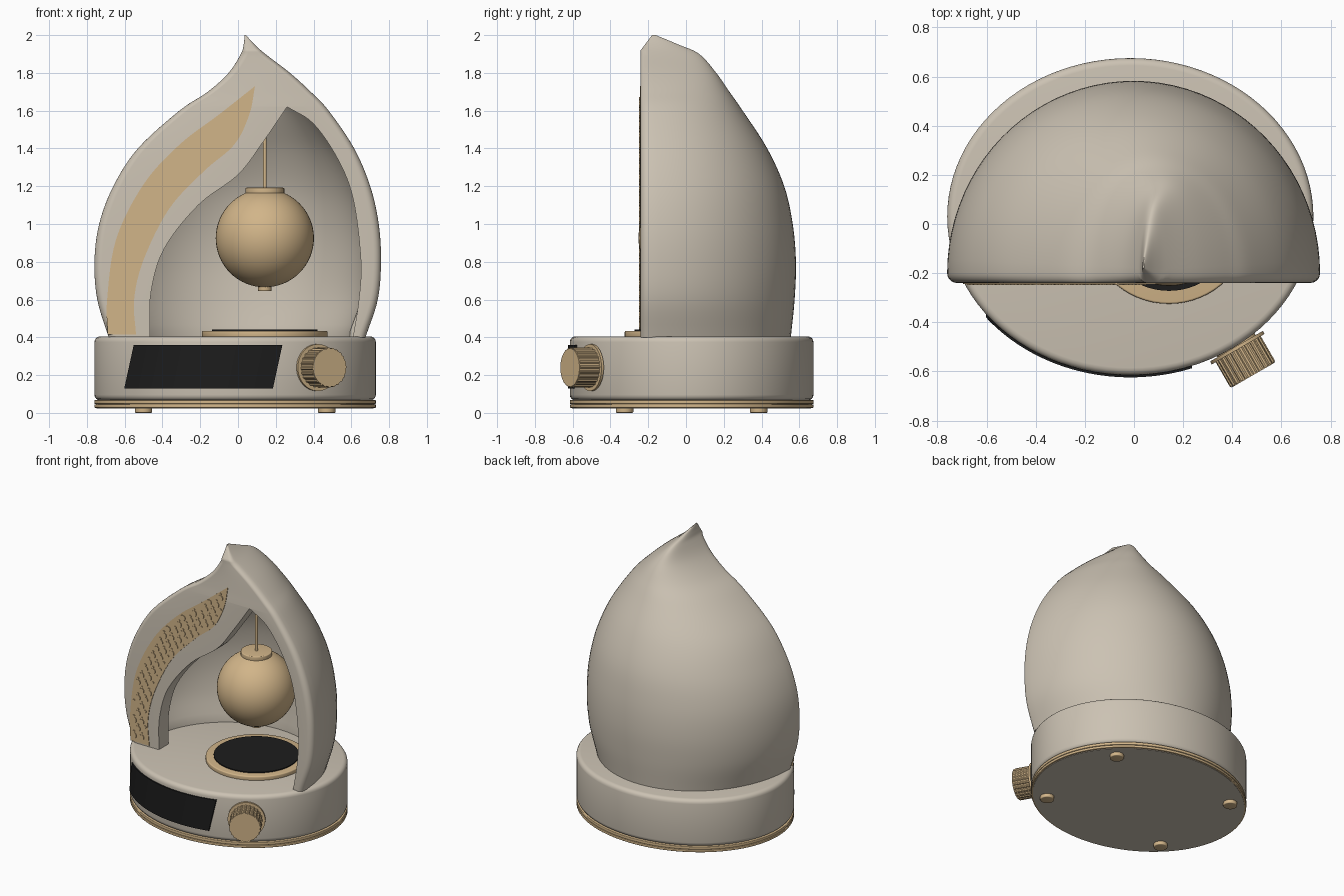
import bpy, bmesh, math
from mathutils import Matrix, Vector

old = bpy.data.objects.get("Cube")
if old:
    bpy.data.objects.remove(old)


def material(name, rgb):
    m = bpy.data.materials.new(name)
    m.use_nodes = True
    m.diffuse_color = (*rgb, 1)
    m.node_tree.nodes["Principled BSDF"].inputs["Base Color"].default_value = (*rgb, 1)
    return m


STONE = material("warm_stone", (0.60, 0.54, 0.45))
GOLD = material("pale_gold", (0.64, 0.46, 0.25))
BLACK = material("black_glass", (0.012, 0.012, 0.012))


def finish(name, bm, mat):
    bmesh.ops.recalc_face_normals(bm, faces=bm.faces)
    mesh = bpy.data.meshes.new(name)
    bm.to_mesh(mesh)
    bm.free()
    obj = bpy.data.objects.new(name, mesh)
    bpy.context.collection.objects.link(obj)
    mesh.materials.append(mat)
    return obj


def smooth(obj, angle=35):
    bpy.ops.object.select_all(action="DESELECT")
    obj.select_set(True)
    bpy.context.view_layer.objects.active = obj
    bpy.ops.object.shade_smooth_by_angle(angle=math.radians(angle))
    return obj


def apply_modifiers(obj):
    bpy.ops.object.select_all(action="DESELECT")
    obj.select_set(True)
    bpy.context.view_layer.objects.active = obj
    for mod in list(obj.modifiers):
        bpy.ops.object.modifier_apply(modifier=mod.name)


def spline(keys, steps):
    """Catmull-Rom curve through tuples of any length."""
    k = [Vector(p) for p in keys]
    k = [k[0] * 2 - k[1]] + k + [k[-1] * 2 - k[-2]]
    out = []
    for a, b, c, d in zip(k, k[1:], k[2:], k[3:]):
        for s in range(steps):
            t = s / steps
            out.append(b + (c - a) * (t / 2) + (a * 2 - b * 5 + c * 4 - d) * (t * t / 2)
                       + (b * 3 - a - c * 3 + d) * (t ** 3 / 2))
    return out + [k[-2]]


def cylinder(name, mat, x, y, z0, z1, rx, ry=None, bevel=0, sides=64):
    bm = bmesh.new()
    bmesh.ops.create_cone(bm, cap_ends=True, segments=sides, radius1=1, radius2=1, depth=1)
    size = Matrix.Diagonal((rx, ry or rx, z1 - z0, 1))
    bm.transform(Matrix.Translation((x, y, (z0 + z1) / 2)) @ size)
    obj = finish(name, bm, mat)
    if bevel:
        mod = obj.modifiers.new("Bevel", "BEVEL")
        mod.width, mod.segments = bevel, 4
        apply_modifiers(obj)
    return smooth(obj)


def prism(name, outline, y0, y1, mat):
    """Extrude an x-z outline along y."""
    bm = bmesh.new()
    face = bm.faces.new([bm.verts.new((p[0], y0, p[1])) for p in outline])
    new = bmesh.ops.extrude_face_region(bm, geom=[face])["geom"]
    bmesh.ops.translate(bm, verts=[v for v in new if isinstance(v, bmesh.types.BMVert)],
                        vec=(0, y1 - y0, 0))
    return finish(name, bm, mat)


# Hood levels: height, left edge, right edge, back depth
LEVELS = spline([(0.40, -0.685, 0.675, 0.555), (0.6, -0.745, 0.74, 0.575),
                 (0.8, -0.76, 0.757, 0.582), (1.0, -0.735, 0.745, 0.565),
                 (1.2, -0.66, 0.70, 0.52), (1.4, -0.53, 0.615, 0.43),
                 (1.6, -0.31, 0.48, 0.30), (1.7, -0.16, 0.385, 0.23),
                 (1.8, -0.05, 0.275, 0.16), (1.9, 0.015, 0.145, 0.07),
                 (1.95, 0.03, 0.088, -0.04), (2.0, 0.035, 0.042, -0.16)], 6)


def hood_volume(name, wall, front, radius):
    """Loft of half-oval sections with rounded front corners."""
    bm = bmesh.new()
    rings = []
    for i, (z, left, right, back) in enumerate(LEVELS):
        if wall and z > 1.74:
            break
        p, q = LEVELS[max(i - 1, 0)], LEVELS[min(i + 1, len(LEVELS) - 1)]
        slope = [math.hypot(1, (q[k] - p[k]) / (q[0] - p[0])) for k in (1, 2, 3)]
        left, right = left + wall * slope[0], right - wall * slope[1]
        back -= wall * slope[2]
        yf = front + max(0, z - 1.92) * 0.75
        c, a = (left + right) / 2, (right - left) / 2
        r = min(radius, a * 0.6, (back - yf) * 0.6)
        half = [(a - r + r * math.sin(u), yf + r - r * math.cos(u))
                for u in (math.pi / 2 * s / 5 for s in range(5))]
        arc = [(a * math.cos(t), yf + r + (back - yf - r) * math.sin(t))
               for t in (math.pi * s / 44 for s in range(45))]
        pts = half + arc + [(-x, y) for x, y in reversed(half)]
        if wall and i == 0:
            z -= 0.1
        rings.append([bm.verts.new((c + x, y, z)) for x, y in pts])
    for lo, hi in zip(rings, rings[1:]):
        for j in range(len(lo)):
            k = (j + 1) % len(lo)
            bm.faces.new((lo[j], lo[k], hi[k], hi[j]))
    bm.faces.new(rings[0])
    bm.faces.new(rings[-1])
    return finish(name, bm, STONE)


# Hollow hood with a leaf-shaped opening
hood = hood_volume("hood", 0, -0.24, 0.04)
cavity = hood_volume("cavity_cutter", 0.085, -0.13, 0.01)
left_side = spline([(-0.465, 0.41), (-0.46, 0.64), (-0.39, 0.87), (-0.21, 1.10),
                    (0.0, 1.26), (0.13, 1.43), (0.26, 1.62)], 6)
right_side = spline([(0.26, 1.62), (0.40, 1.53), (0.53, 1.34), (0.61, 1.13),
                     (0.65, 0.81), (0.64, 0.6), (0.61, 0.41)], 6)
outline = [(-0.465, 0.3)] + left_side + right_side[1:] + [(0.61, 0.3)]
opening = prism("opening_cutter", outline, -0.4, -0.07, STONE)
for cutter in (cavity, opening):
    mod = hood.modifiers.new("Cut", "BOOLEAN")
    mod.operation, mod.solver, mod.object = "DIFFERENCE", "EXACT", cutter
apply_modifiers(hood)
for cutter in (cavity, opening):
    bpy.data.objects.remove(cutter)
smooth(hood)

# Curved gold inlay with raised studs
strip = spline([(-0.69, 0.415), (-0.693, 0.6), (-0.645, 0.92), (-0.5, 1.21),
                (-0.31, 1.42), (-0.1, 1.58), (0.09, 1.73)], 6)
strip += spline([(0.09, 1.73), (0.06, 1.58), (-0.02, 1.42), (-0.18, 1.28), (-0.365, 1.08),
                 (-0.5, 0.81), (-0.55, 0.6), (-0.54, 0.415)], 6)[1:]
prism("gold_inlay", strip, -0.244, -0.236, GOLD)


def inside(x, z):
    hit = False
    for a, b in zip(strip, strip[1:] + strip[:1]):
        if (a[1] > z) != (b[1] > z) and x < a[0] + (z - a[1]) / (b[1] - a[1]) * (b[0] - a[0]):
            hit = not hit
    return hit


studs = bmesh.new()
for row in range(48):
    for col in range(30):
        big = row % 2 == 0
        r = 0.021 if big else 0.009
        x = -0.72 + col * 0.06 + (0.03 if row % 4 > 1 else 0)
        z = 0.46 + row * 0.028
        m = r + 0.008
        if all(inside(x + dx, z + dz) for dx, dz in ((m, 0), (-m, 0), (0, m), (0, -m))):
            place = Matrix.Translation((x, -0.245, z)) @ Matrix.Rotation(math.pi / 2, 4, "X")
            bmesh.ops.create_cone(studs, cap_ends=True, segments=10, radius1=r, radius2=r,
                                  depth=0.008, matrix=place)
finish("inlay_studs", studs, GOLD)

# Oval base with gold trim and feet
BX, BY, RX, RY = -0.015, 0.03, 0.745, 0.645
cylinder("base", STONE, BX, BY, 0.066, 0.405, RX, RY, 0.03, 96)
cylinder("trim_upper", GOLD, BX, BY, 0.047, 0.068, RX, RY, 0.004, 96)
cylinder("trim_lower", GOLD, BX, BY, 0.027, 0.045, RX, RY, 0.004, 96)
cylinder("trim_core", GOLD, BX, BY, 0.03, 0.06, RX - 0.008, RY - 0.008, 0, 96)
cylinder("underside", STONE, BX, BY, 0.024, 0.035, RX - 0.012, RY - 0.012, 0, 96)
for sx in (-1, 1):
    for sy in (-1, 1):
        cylinder("foot", GOLD, BX + sx * 0.485, BY + sy * 0.355, 0, 0.03, 0.046, None, 0.006, 24)

# Round warming plate on the deck
PX, PY = 0.142, 0.008
cylinder("plate_ring", GOLD, PX, PY, 0.40, 0.434, 0.333, None, 0.008)
cylinder("plate_glass", BLACK, PX, PY, 0.43, 0.441, 0.28)

# Hanging globe
bm = bmesh.new()
bmesh.ops.create_uvsphere(bm, u_segments=48, v_segments=32, radius=0.26,
                          matrix=Matrix.Translation((PX, PY, 0.925)))
smooth(finish("globe", bm, GOLD))
cylinder("globe_cap", GOLD, PX, PY, 1.155, 1.192, 0.103, None, 0.006)
cylinder("globe_tip", GOLD, PX, PY, 0.645, 0.68, 0.036, None, 0.004, 24)
cylinder("hanging_rod", GOLD, PX, PY, 1.18, 1.72, 0.01, None, 0, 12)

# Slanted display wrapped round the base
bm = bmesh.new()
rows = []
for z, shift in ((0.13, 0), (0.36, 0.05)):
    row = []
    for off in (0.009, -0.01):
        for i in range(33):
            x = -0.602 + shift + 0.787 * i / 32
            y = BY - (RY + off) * math.sqrt(1 - ((x - BX) / (RX + off)) ** 2)
            row.append(bm.verts.new((x, y, z)))
    rows.append(row[:33] + row[:32:-1])
lo, hi = rows
for j in range(len(lo)):
    k = (j + 1) % len(lo)
    bm.faces.new((lo[j], lo[k], hi[k], hi[j]))
bm.faces.new(lo)
bm.faces.new(hi)
smooth(finish("display", bm, BLACK))

# Ribbed control knob, built upright then turned outward
axis = Vector((0.5, -0.866, 0))
turn = Matrix.Translation((0.417, -0.497, 0.24)) @ axis.to_track_quat("Z", "Y").to_matrix().to_4x4()
for name, z0, z1, r in (("knob_stem", -0.05, 0.01, 0.09), ("knob_flange", 0, 0.014, 0.124),
                        ("knob_face", 0.01, 0.136, 0.101)):
    cylinder(name, GOLD, 0, 0, z0, z1, r, None, 0, 48).data.transform(turn)
bm = bmesh.new()
ribs = [bm.verts.new(((0.106 - 0.006 * (i // 2 % 2)) * math.cos(i * math.pi / 48),
                      (0.106 - 0.006 * (i // 2 % 2)) * math.sin(i * math.pi / 48), 0.012))
        for i in range(96)]
top = bmesh.ops.extrude_face_region(bm, geom=[bm.faces.new(ribs)])["geom"]
bmesh.ops.translate(bm, verts=[v for v in top if isinstance(v, bmesh.types.BMVert)], vec=(0, 0, 0.12))
bm.transform(turn)
finish("knob_ribs", bm, GOLD)
